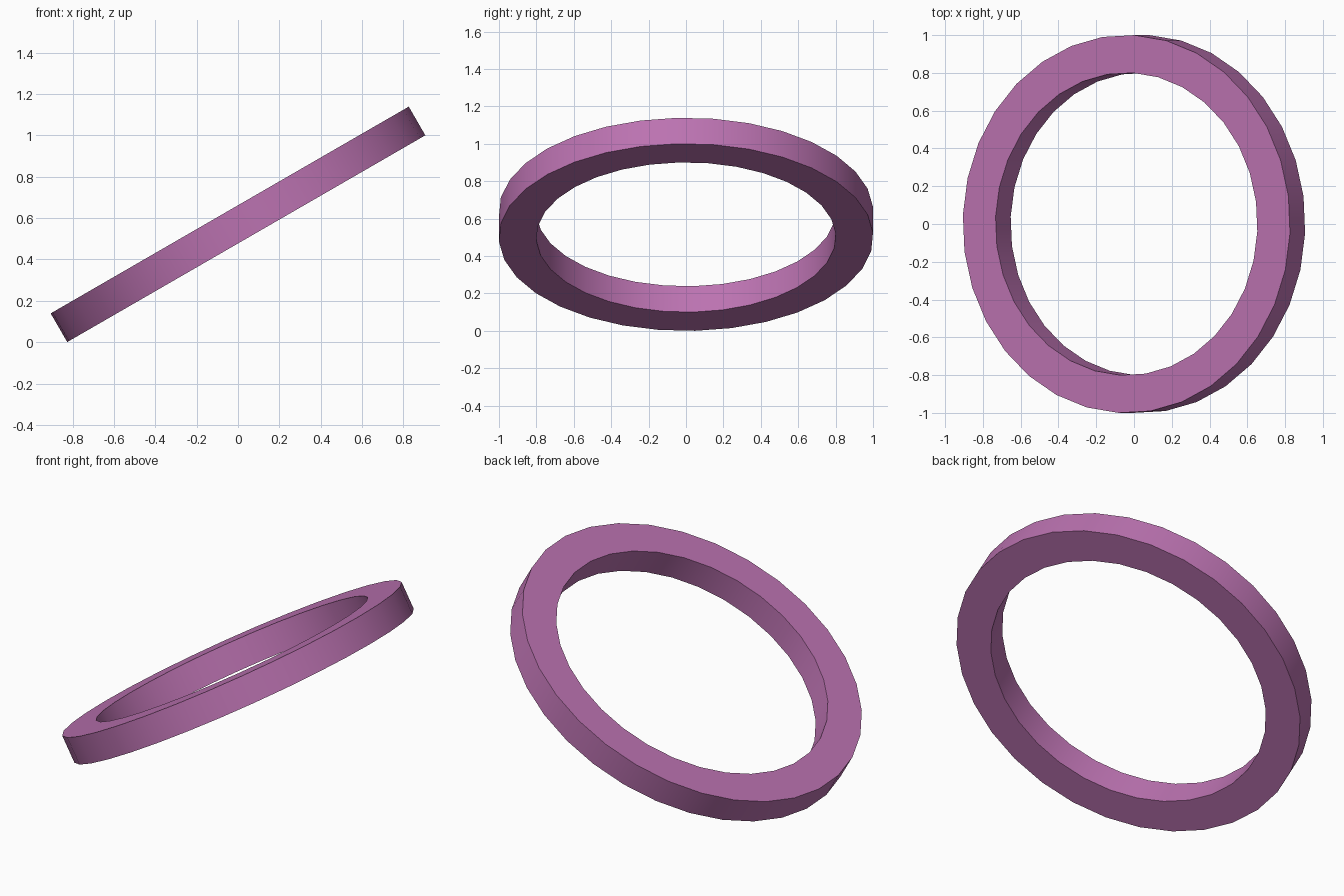
import bpy, bmesh
from math import radians, cos, sin, pi

if "Cube" in bpy.data.objects:
    bpy.data.objects.remove(bpy.data.objects["Cube"])

SEGMENTS, OUTER, INNER, HALF = 32, 1.001, 0.801, 0.08
TILT, TWIST = radians(30), radians(-2.8)

# Rectangular ring cross-section (radius, height), swept around the axis
profile = [(OUTER, -HALF), (OUTER, HALF), (INNER, HALF), (INNER, -HALF)]
bm = bmesh.new()
loops = []
for i in range(SEGMENTS):
    a = 2 * pi * i / SEGMENTS + TWIST
    loops.append([bm.verts.new((r * cos(a), r * sin(a), z)) for r, z in profile])
for i in range(SEGMENTS):
    a, b = loops[i], loops[(i + 1) % SEGMENTS]
    for k in range(4):
        n = (k + 1) % 4
        bm.faces.new((a[k], b[k], b[n], a[n]))
bmesh.ops.recalc_face_normals(bm, faces=bm.faces)
mesh = bpy.data.meshes.new("ring")
bm.to_mesh(mesh)
bm.free()

# Tilted ring, its low edge resting on the ground
ring = bpy.data.objects.new("ring", mesh)
bpy.context.collection.objects.link(ring)
ring.rotation_euler = (0, -TILT, 0)
ring.location.z = OUTER * sin(TILT) + HALF * cos(TILT)

# Purple finish
mat = bpy.data.materials.new("purple")
mat.diffuse_color = (0.50, 0.17, 0.44, 1)
mat.use_nodes = True
mat.node_tree.nodes["Principled BSDF"].inputs["Base Color"].default_value = mat.diffuse_color
mesh.materials.append(mat)

bpy.context.view_layer.objects.active = ring
ring.select_set(True)
bpy.ops.object.shade_smooth_by_angle(angle=radians(30))
